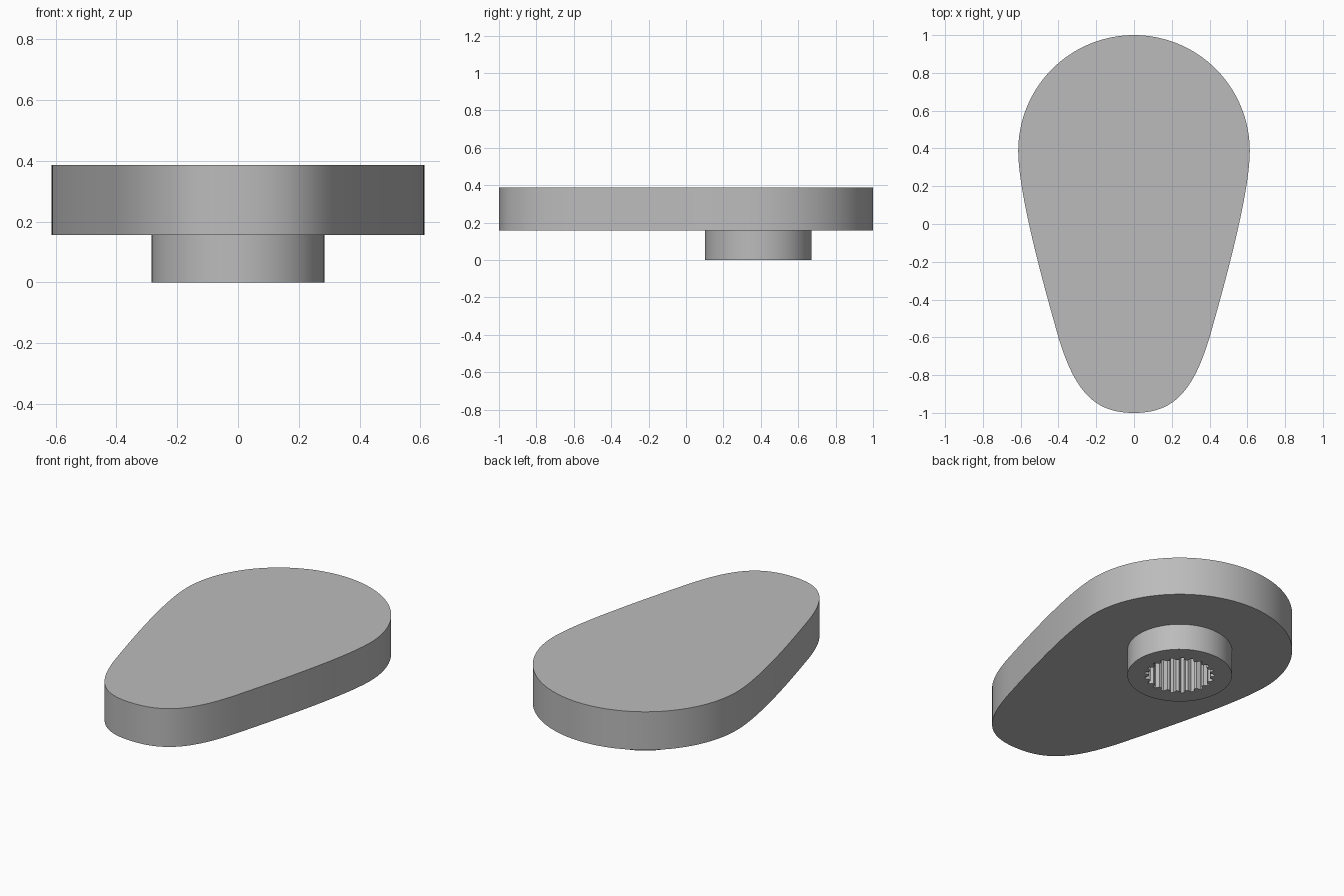
import bpy
import bmesh
from math import sin, cos, pi, radians
from mathutils import Vector
from mathutils.geometry import interpolate_bezier

if "Cube" in bpy.data.objects:
    bpy.data.objects.remove(bpy.data.objects["Cube"], do_unlink=True)

HUB_Y = 0.387      # shared centre of the round end, hub and socket
ROUND_R = 0.613
HUB_R = 0.285
PLATE_BOTTOM, PLATE_TOP = 0.157, 0.387
TEETH = 21

grey = bpy.data.materials.new("mid grey")
grey.use_nodes = True
COLOUR = (0.5, 0.5, 0.5, 1)
grey.diffuse_color = COLOUR
grey.node_tree.nodes["Principled BSDF"].inputs["Base Color"].default_value = COLOUR


def prism(name, outline, z0, z1):
    """Extrude a closed counter-clockwise outline between two heights."""
    bm = bmesh.new()
    base = bm.faces.new([bm.verts.new((x, y, z0)) for x, y in outline])
    top = bmesh.ops.extrude_face_region(bm, geom=[base], use_keep_orig=True)
    moved = [g for g in top["geom"] if isinstance(g, bmesh.types.BMVert)]
    bmesh.ops.translate(bm, verts=moved, vec=(0, 0, z1 - z0))
    bmesh.ops.recalc_face_normals(bm, faces=bm.faces)
    mesh = bpy.data.meshes.new(name)
    bm.to_mesh(mesh)
    bm.free()
    mesh.materials.append(grey)
    obj = bpy.data.objects.new(name, mesh)
    bpy.context.collection.objects.link(obj)
    return obj


def polar(radius, angle):
    return radius * cos(angle), HUB_Y + radius * sin(angle)


def bezier(*points):
    a, ha, hb, b = (Vector(p) for p in points)
    return [p[:2] for p in interpolate_bezier(a, ha, hb, b, 24)]


# Teardrop plate: round back end, tapering sides, blunt front
arc = [polar(ROUND_R, pi / 2 * (1 - i / 32)) for i in range(33)]
side = bezier((ROUND_R, HUB_Y), (ROUND_R, 0.15), (0.465, -0.37), (0.4, -0.6))
nose = bezier((0.4, -0.6), (0.31, -0.9), (0.2, -1), (0, -1))
half = arc + side[1:] + nose[1:]
mirrored = [(-x, y) for x, y in half[-2:0:-1]]
plate = prism("teardrop_plate", half + mirrored, PLATE_BOTTOM, PLATE_TOP)

# Round hub underneath
hub = prism("hub", [polar(HUB_R, 2 * pi * i / 96) for i in range(96)],
            0, PLATE_BOTTOM)

# Toothed socket sunk through the hub into the plate
teeth = []
for i in range(TEETH):
    for step, radius in ((0, 0.19), (0.3, 0.19), (0.5, 0.168), (0.8, 0.168)):
        teeth.append(polar(radius, 2 * pi * (i + step) / TEETH))
cutter = prism("socket_cutter", teeth, -0.1, 0.29)
cutter.hide_render = True

for part in (plate, hub):
    bpy.ops.object.select_all(action="DESELECT")
    part.select_set(True)
    bpy.context.view_layer.objects.active = part
    cut = part.modifiers.new("socket", "BOOLEAN")
    cut.operation = "DIFFERENCE"
    cut.solver = "EXACT"
    cut.object = cutter
    bpy.ops.object.modifier_apply(modifier=cut.name)
    bpy.ops.object.shade_smooth_by_angle(angle=radians(25))

bpy.data.objects.remove(cutter, do_unlink=True)
